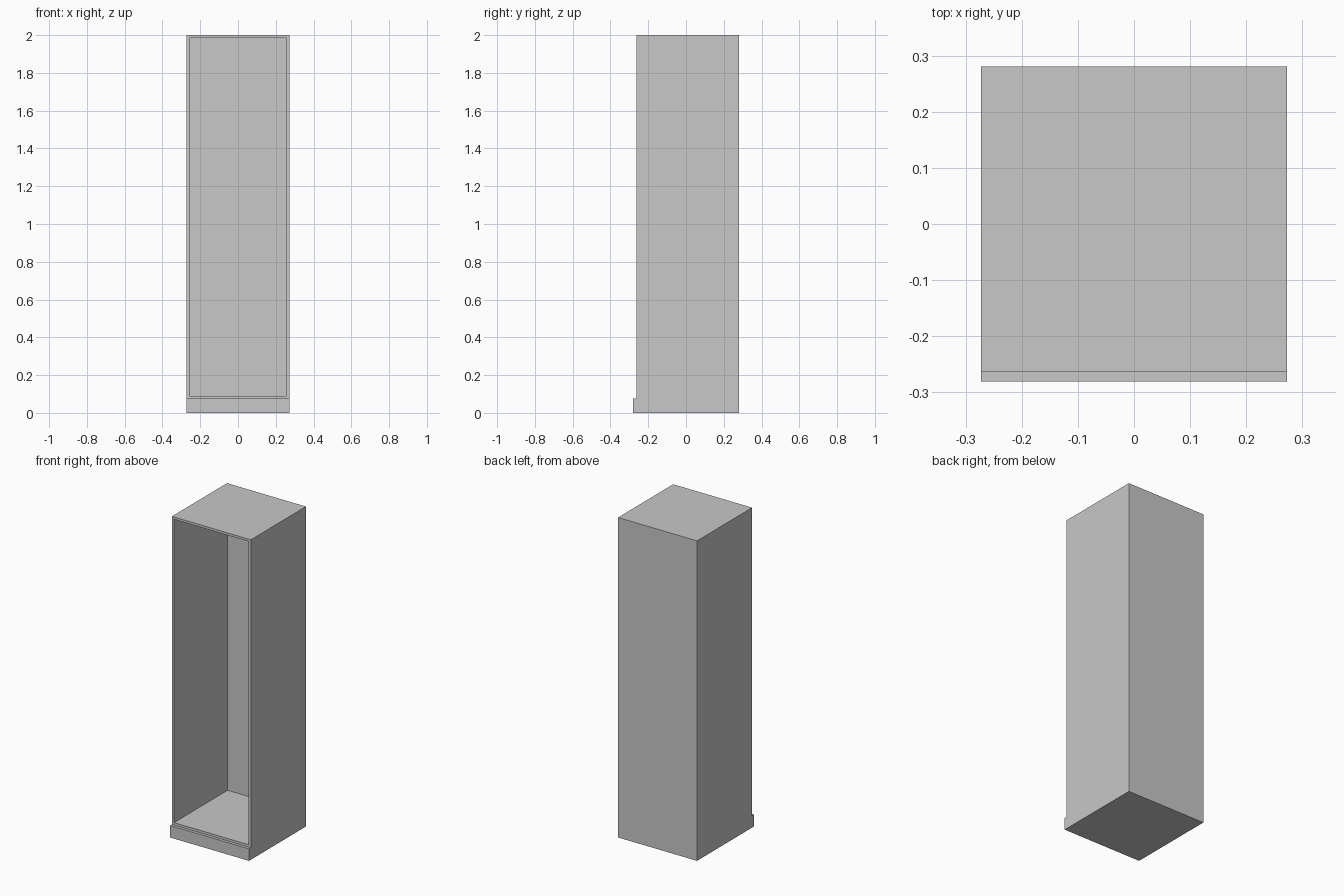
import bpy
import bmesh

if "Cube" in bpy.data.objects:
    bpy.data.objects.remove(bpy.data.objects["Cube"], do_unlink=True)

HALF_WIDTH = 0.273
BACK, FRONT, PLINTH_FRONT = 0.281, -0.263, -0.281
HEIGHT, PLINTH_HEIGHT = 2.0, 0.075
WALL, INNER_DEPTH = 0.015, 0.529

# Single plain grey finish
grey = bpy.data.materials.new("light_grey")
grey.use_nodes = True
colour = (0.58, 0.58, 0.58, 1)
grey.diffuse_color = colour
grey.node_tree.nodes["Principled BSDF"].inputs["Base Color"].default_value = colour

# Side profile with the projecting plinth, extruded across the width
profile = [(PLINTH_FRONT, 0), (BACK, 0), (BACK, HEIGHT), (FRONT, HEIGHT),
           (FRONT, PLINTH_HEIGHT), (PLINTH_FRONT, PLINTH_HEIGHT)]
bm = bmesh.new()
left = [bm.verts.new((HALF_WIDTH, y, z)) for y, z in profile]
right = [bm.verts.new((-HALF_WIDTH, y, z)) for y, z in profile]
bm.faces.new(left)
bm.faces.new(right[::-1])
for i in range(len(profile)):
    j = (i + 1) % len(profile)
    bm.faces.new((left[i], right[i], right[j], left[j]))
bmesh.ops.recalc_face_normals(bm, faces=bm.faces)

# Front opening: a thin rim, then the hollow interior
opening = max((f for f in bm.faces if f.normal.y < -0.9), key=lambda f: f.calc_area())
bmesh.ops.inset_individual(bm, faces=[opening], thickness=WALL, use_even_offset=True)
bmesh.ops.inset_individual(bm, faces=[opening], thickness=0, depth=-INNER_DEPTH)

mesh = bpy.data.meshes.new("cabinet_carcass")
bm.to_mesh(mesh)
bm.free()
mesh.materials.append(grey)
cabinet = bpy.data.objects.new("cabinet_carcass", mesh)
bpy.context.collection.objects.link(cabinet)
